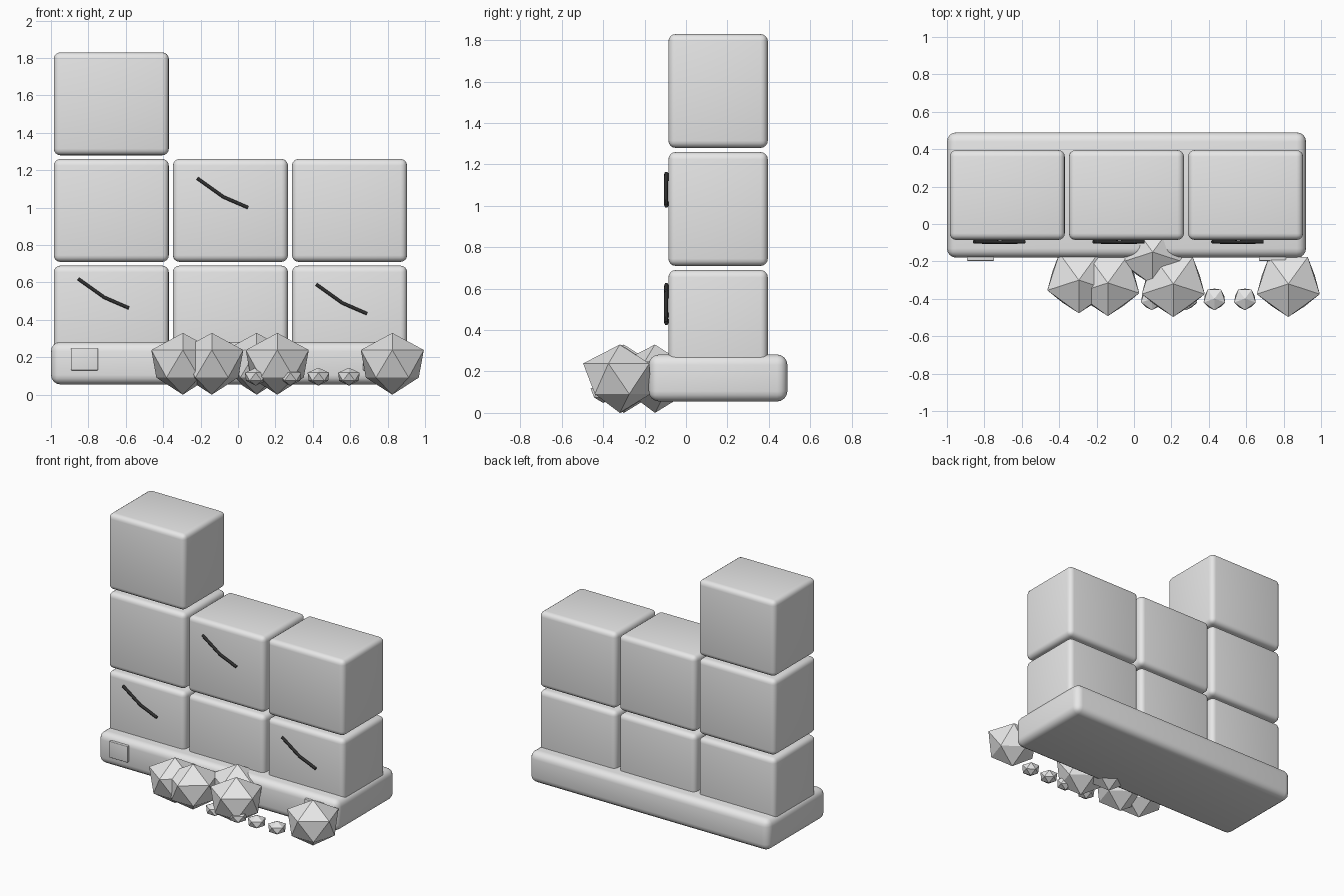
import bpy, math
from mathutils import Matrix

if "Cube" in bpy.data.objects:
    bpy.data.objects.remove(bpy.data.objects["Cube"])


def material(name, rgb):
    m = bpy.data.materials.new(name)
    m.diffuse_color = (*rgb, 1)
    m.use_nodes = True
    m.node_tree.nodes["Principled BSDF"].inputs["Base Color"].default_value = m.diffuse_color
    return m


STONE = material("stone_grey", (0.8, 0.8, 0.8))
DARK = material("crack_dark", (0.03, 0.03, 0.03))


def box(name, lo, hi, bevel):
    """Box between two corners with rounded edges."""
    bpy.ops.mesh.primitive_cube_add(size=1)
    ob = bpy.context.object
    ob.name = name
    size = [b - a for a, b in zip(lo, hi)]
    mid = [(a + b) / 2 for a, b in zip(lo, hi)]
    ob.data.transform(Matrix.Diagonal((*size, 1)))
    ob.location = mid
    mod = ob.modifiers.new("round", "BEVEL")
    mod.width = bevel
    mod.segments = 4
    bpy.ops.object.modifier_apply(modifier="round")
    bpy.ops.object.shade_smooth_by_angle(angle=math.radians(40))
    ob.data.materials.append(STONE)
    return ob


def rock(name, centre, r, rz, lower=1.0):
    """Flat-shaded twenty-sided rock, narrower below."""
    bpy.ops.mesh.primitive_ico_sphere_add(subdivisions=1, radius=1)
    ob = bpy.context.object
    ob.name = name
    ob.data.transform(Matrix.Rotation(math.radians(-90), 4, 'Z'))
    for v in ob.data.vertices:
        k = r * (lower if v.co.z < 0 else 1)
        v.co = (v.co.x * k, v.co.y * k, v.co.z * rz)
    ob.location = centre
    ob.data.materials.append(STONE)


def crack(name, x, z):
    """Thin bent strand on the front of a block."""
    cu = bpy.data.curves.new(name, 'CURVE')
    cu.dimensions = '3D'
    cu.bevel_depth = 0.01
    cu.bevel_resolution = 1
    cu.use_fill_caps = True
    sp = cu.splines.new('POLY')
    path = [(0, -0.095, 0), (0.14, -0.097, -0.10), (0.272, -0.095, -0.157)]
    sp.points.add(len(path) - 1)
    for p, (dx, y, dz) in zip(sp.points, path):
        p.co = (x + dx, y, z + dz, 1)
    ob = bpy.data.objects.new(name, cu)
    bpy.context.collection.objects.link(ob)
    cu.materials.append(DARK)


# Footing slab
box("base_slab", (-1.0, -0.18, 0.055), (0.92, 0.49, 0.282), 0.05)

# Stacked wall blocks: column heights 3, 2, 2
for c, count in enumerate((3, 2, 2)):
    for r in range(count):
        x, z = -0.985 + 0.637 * c, 0.14 + 0.57 * r
        box(f"wall_block_{c}_{r}", (x, -0.085, z), (x + 0.615, 0.395, z + 0.55), 0.035)

# Plates on the slab front
for i, x in enumerate((-0.893, 0.668)):
    box(f"base_plate_{i}", (x, -0.197, 0.13), (x + 0.145, -0.165, 0.248), 0.004)

# Cracks
for i, (x, z) in enumerate(((-0.855, 0.62), (-0.218, 1.157), (0.418, 0.59))):
    crack(f"crack_{i}", x, z)

# Large rocks
for i, (x, y) in enumerate(((-0.295, -0.30), (-0.14, -0.315), (0.10, -0.15),
                            (0.21, -0.32), (0.825, -0.32))):
    rock(f"rock_{i}", (x, y, 0.165), 0.198, 0.165, 0.84)

# Pebbles
for i, x in enumerate((0.095, 0.28, 0.43, 0.593)):
    rock(f"pebble_{i}", (x, -0.40, 0.096), 0.068, 0.048, 0.9)
